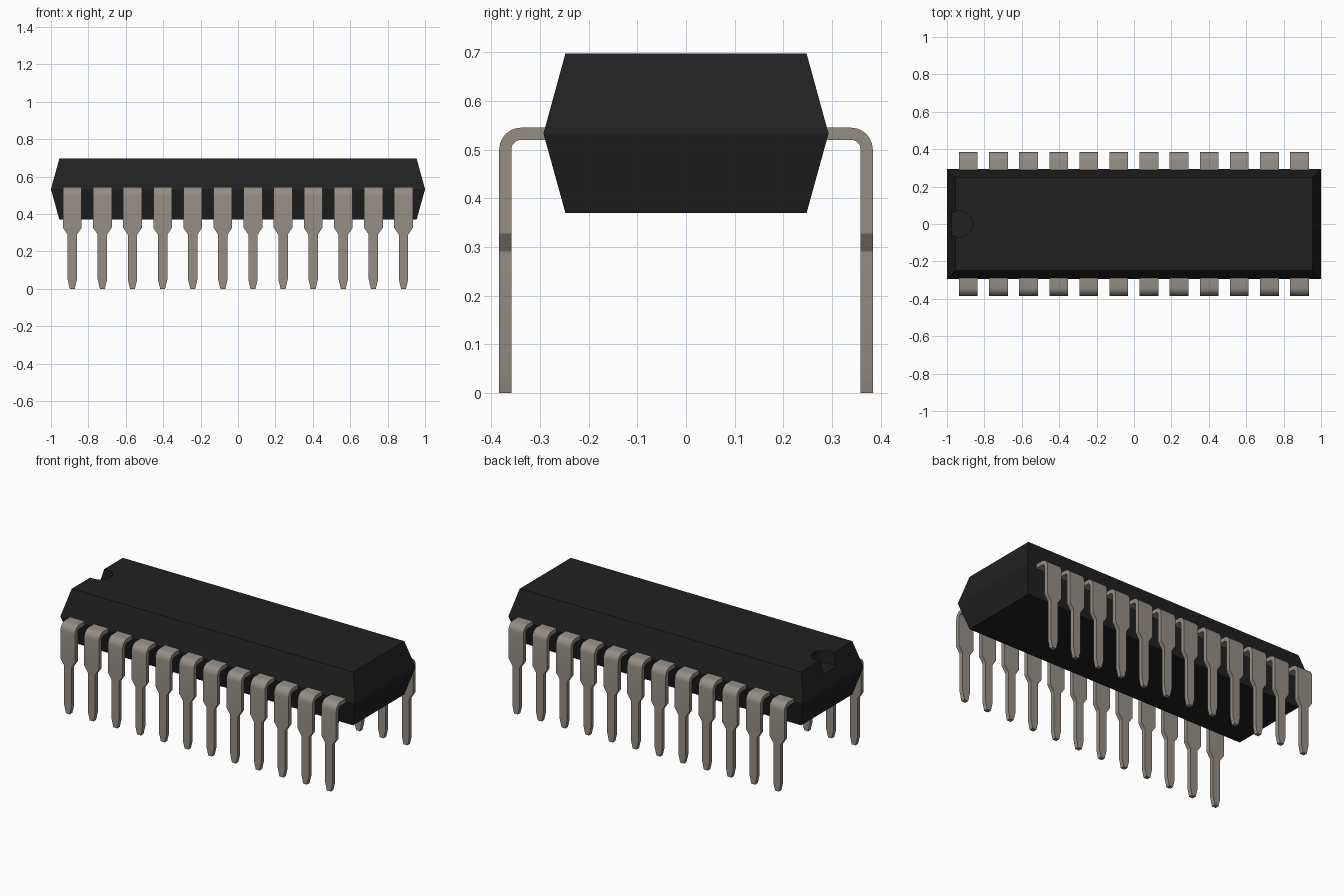
import bpy, bmesh
from math import sin, cos, pi, radians

cube = bpy.data.objects.get("Cube")
if cube:
    bpy.data.objects.remove(cube)


def material(name, colour):
    m = bpy.data.materials.new(name)
    m.use_nodes = True
    m.diffuse_color = colour
    m.node_tree.nodes["Principled BSDF"].inputs["Base Color"].default_value = colour
    return m


def add_object(name, bm, mat):
    bmesh.ops.recalc_face_normals(bm, faces=bm.faces)
    mesh = bpy.data.meshes.new(name)
    bm.to_mesh(mesh)
    bm.free()
    mesh.materials.append(mat)
    obj = bpy.data.objects.new(name, mesh)
    bpy.context.collection.objects.link(obj)
    return obj


def loft(bm, loops):
    """Bridge a list of four-point loops and cap both ends."""
    rings = [[bm.verts.new(p) for p in loop] for loop in loops]
    for a, b in zip(rings, rings[1:]):
        for i in range(4):
            j = (i + 1) % 4
            bm.faces.new((a[i], a[j], b[j], b[i]))
    bm.faces.new(rings[0])
    bm.faces.new(rings[-1])


def select_only(obj):
    bpy.ops.object.select_all(action='DESELECT')
    obj.select_set(True)
    bpy.context.view_layer.objects.active = obj


black = material("black plastic", (0.015, 0.015, 0.015, 1))
metal = material("tinned metal", (0.30, 0.27, 0.235, 1))

# Body: two mirrored frustums meeting at a mid-height parting line
bm = bmesh.new()
loft(bm, [[(-x, -y, z), (x, -y, z), (x, y, z), (-x, y, z)]
          for x, y, z in ((0.955, 0.248, 0.37), (1, 0.293, 0.533), (0.955, 0.248, 0.697))])
body = add_object("package_body", bm, black)

# Round orientation notch cut into the left end of the top
bm = bmesh.new()
bmesh.ops.create_cone(bm, cap_ends=True, segments=32, radius1=0.07, radius2=0.07, depth=0.2)
cutter = add_object("notch_cutter", bm, black)
cutter.location = (-0.935, 0, 0.72)
cutter.hide_render = True
cut = body.modifiers.new("notch", 'BOOLEAN')
cut.operation = 'DIFFERENCE'
cut.object = cutter
cut.solver = 'EXACT'
select_only(body)
bpy.ops.object.modifier_apply(modifier=cut.name)
bpy.data.objects.remove(cutter)
bpy.ops.object.shade_smooth_by_angle(angle=radians(20))

# Lead: a bent strip with a shoulder, a narrow pin and a tapered tip
WIDE, PIN, TIP = 0.05, 0.025, 0.013
OUTER, INNER, TOP, RADIUS, THICK = -0.384, -0.359, 0.545, 0.045, 0.025
stations = [((-0.26, TOP), (-0.26, TOP - THICK), WIDE)]
cy, cz = OUTER + RADIUS, TOP - RADIUS
for i in range(7):
    a = pi / 2 * (1 + i / 6)
    stations.append(((cy + RADIUS * cos(a), cz + RADIUS * sin(a)),
                     (cy + (RADIUS - THICK) * cos(a), cz + (RADIUS - THICK) * sin(a)), WIDE))
for z, w in ((0.327, WIDE), (0.29, PIN), (0.05, PIN), (0, TIP)):
    stations.append(((OUTER, z), (INNER, z), w))

FIRST, PITCH, COUNT = -0.886, 0.161, 12
bm = bmesh.new()
loft(bm, [[(FIRST - w, *o), (FIRST + w, *o), (FIRST + w, *i), (FIRST - w, *i)]
          for o, i, w in stations])
leads = add_object("leads", bm, metal)
select_only(leads)
bpy.ops.object.shade_smooth_by_angle(angle=radians(30))

# Repeat along the body and mirror to the back row
row = leads.modifiers.new("row", 'ARRAY')
row.count = COUNT
row.use_relative_offset = False
row.use_constant_offset = True
row.constant_offset_displace = (PITCH, 0, 0)
mirror = leads.modifiers.new("back_row", 'MIRROR')
mirror.use_axis = (False, True, False)
mirror.use_mirror_merge = False
